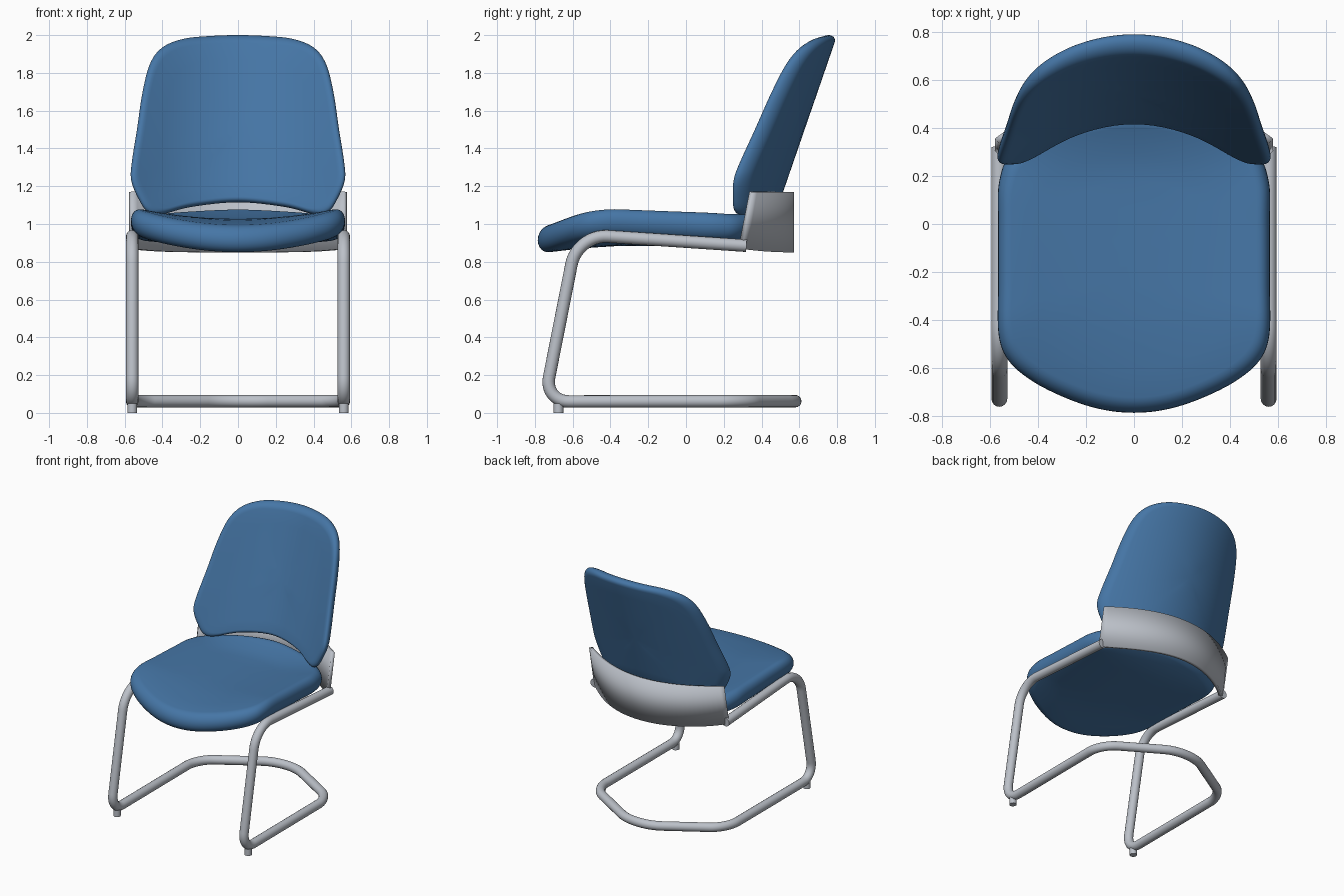
import bpy, bmesh, math
from mathutils import Vector
from mathutils.geometry import interpolate_bezier

if "Cube" in bpy.data.objects:
    bpy.data.objects.remove(bpy.data.objects["Cube"])


def material(name, rgb):
    m = bpy.data.materials.new(name)
    m.diffuse_color = (*rgb, 1)
    m.use_nodes = True
    m.node_tree.nodes["Principled BSDF"].inputs["Base Color"].default_value = m.diffuse_color
    return m


BLUE = material("blue_upholstery", (0.06, 0.18, 0.38))
GREY = material("grey_metal", (0.50, 0.53, 0.58))


def clamp(t):
    return max(0.0, min(1.0, t))


def finish(obj, mat, angle=40):
    obj.data.materials.clear()
    obj.data.materials.append(mat)
    bpy.ops.object.select_all(action='DESELECT')
    obj.select_set(True)
    bpy.context.view_layer.objects.active = obj
    bpy.ops.object.shade_smooth_by_angle(angle=math.radians(angle))


def mesh_object(name, bm):
    bmesh.ops.recalc_face_normals(bm, faces=bm.faces)
    me = bpy.data.meshes.new(name)
    bm.to_mesh(me)
    bm.free()
    obj = bpy.data.objects.new(name, me)
    bpy.context.collection.objects.link(obj)
    return obj


def closed_outline(half, steps=6):
    """Mirror a half outline (x >= 0, first and last on x = 0) and smooth it."""
    pts = [Vector(p) for p in half] + [Vector((-x, y)) for x, y in half[-2:0:-1]]
    n, out = len(pts), []
    for i in range(n):
        a, b, c, d = (pts[(i + k) % n] for k in (-1, 0, 1, 2))
        out += interpolate_bezier(b, b + (c - a) / 6, c - (d - b) / 6, c, steps + 1)[:-1]
    return out


def cushion(name, half, center, rim, place):
    """Padded shell: rings of a scaled outline, rounded at the rim."""
    outline, center = closed_outline(half), Vector(center)
    inner = [s * (1 - rim) for s in (0.2, 0.4, 0.6, 0.8)]
    rings = [(s, 1) for s in inner]
    for i in range(13):
        a = math.pi / 2 - math.pi * i / 12
        rings.append((1 - rim + rim * math.cos(a), math.sin(a)))
    rings += [(s, -1) for s in reversed(inner)]
    bm = bmesh.new()
    rows = []
    for s, h in rings:
        rows.append([bm.verts.new(place(*(center + (p - center) * s), h)) for p in outline])
    n = len(outline)
    for r0, r1 in zip(rows, rows[1:]):
        for i in range(n):
            bm.faces.new((r0[i], r0[(i + 1) % n], r1[(i + 1) % n], r1[i]))
    for row, h in ((rows[0], 1), (rows[-1], -1)):
        mid = bm.verts.new(place(*center, h))
        for i in range(n):
            bm.faces.new((row[i], row[(i + 1) % n], mid))
    finish(mesh_object(name, bm), BLUE, 70)


# Seat: dished cushion, dropping at the front and curling up at the rear
def seat_place(x, y, h):
    z = 0.955 - 0.04 * clamp((-0.35 - y) / 0.43) ** 1.5
    z += 0.07 * clamp((y - 0.2) / 0.25) ** 2
    z += (0.2 - 0.1 * clamp((y + 0.4) / 0.7)) * x * x
    return (x, y, z + 0.072 * h)


cushion("seat", [(0, -0.785), (0.14, -0.77), (0.28, -0.725), (0.42, -0.655), (0.52, -0.57),
                 (0.563, -0.46), (0.565, -0.25), (0.565, 0), (0.56, 0.18), (0.5, 0.3),
                 (0.3, 0.41), (0, 0.46)], (0, -0.15), 0.1, seat_place)


# Backrest: leaning shell with the sides wrapping forward and an arched bottom
def back_place(x, z, h):
    return (x, 0.445 + 0.345 * (z - 1.1) - 0.68 * x * x + 0.045 * h, z)


cushion("backrest", [(0, 2.0), (0.15, 1.995), (0.29, 1.98), (0.4, 1.935), (0.465, 1.85),
                     (0.505, 1.7), (0.535, 1.5), (0.563, 1.32), (0.565, 1.23), (0.53, 1.14),
                     (0.48, 1.065), (0.41, 1.05), (0.25, 1.09), (0, 1.115)],
        (0, 1.5), 0.08, back_place)

# Curved metal band behind the seat joining the frame and backrest
bm = bmesh.new()
rows = []
for z0, z1, k in ((0.85, 0.87, 0.84), (1.17, 1.17, 0.66)):
    row = []
    for i in range(41):
        x = 0.57 * (i / 20 - 1)
        row.append(bm.verts.new((x, 0.56 - k * x * x, z0 + (z1 - z0) * (x / 0.57) ** 4)))
    rows.append(row)
for i in range(40):
    bm.faces.new((rows[0][i], rows[0][i + 1], rows[1][i + 1], rows[1][i]))
band = mesh_object("back_band", bm)
solid = band.modifiers.new("thickness", 'SOLIDIFY')
solid.thickness = 0.026
solid.offset = 0
finish(band, GREY)

# Cantilever frame: one bent tube, corners given as (point, bend length)
half = [((0.56, 0.32, 0.885), 0), ((0.56, -0.575, 0.945), 0.16), ((0.56, -0.75, 0.06), 0.13),
        ((0.56, 0.30, 0.062), 0.12), ((0, 0.64, 0.062), 0.2)]
corners = half + [((-p[0], p[1], p[2]), d) for p, d in half[-2::-1]]
path = []
for i, (p, d) in enumerate(corners):
    p = Vector(p)
    if d == 0:
        path.append(p)
        continue
    a = p + (Vector(corners[i - 1][0]) - p).normalized() * d
    b = p + (Vector(corners[i + 1][0]) - p).normalized() * d
    path += interpolate_bezier(a, a.lerp(p, 0.55), b.lerp(p, 0.55), b, 12)
cu = bpy.data.curves.new("tube_frame", 'CURVE')
cu.dimensions = '3D'
cu.bevel_depth = 0.033
cu.bevel_resolution = 6
cu.use_fill_caps = True
sp = cu.splines.new('POLY')
sp.points.add(len(path) - 1)
for pt, p in zip(sp.points, path):
    pt.co = (*p, 1)
frame = bpy.data.objects.new("tube_frame", cu)
bpy.context.collection.objects.link(frame)
bpy.ops.object.select_all(action='DESELECT')
frame.select_set(True)
bpy.context.view_layer.objects.active = frame
bpy.ops.object.convert(target='MESH')
finish(bpy.context.object, GREY)

# Small front feet
for side, x in (("right", 0.56), ("left", -0.56)):
    bpy.ops.mesh.primitive_cylinder_add(vertices=20, radius=0.026, depth=0.05,
                                        location=(x, -0.675, 0.025))
    foot = bpy.context.object
    foot.name = side + "_foot"
    finish(foot, GREY)
